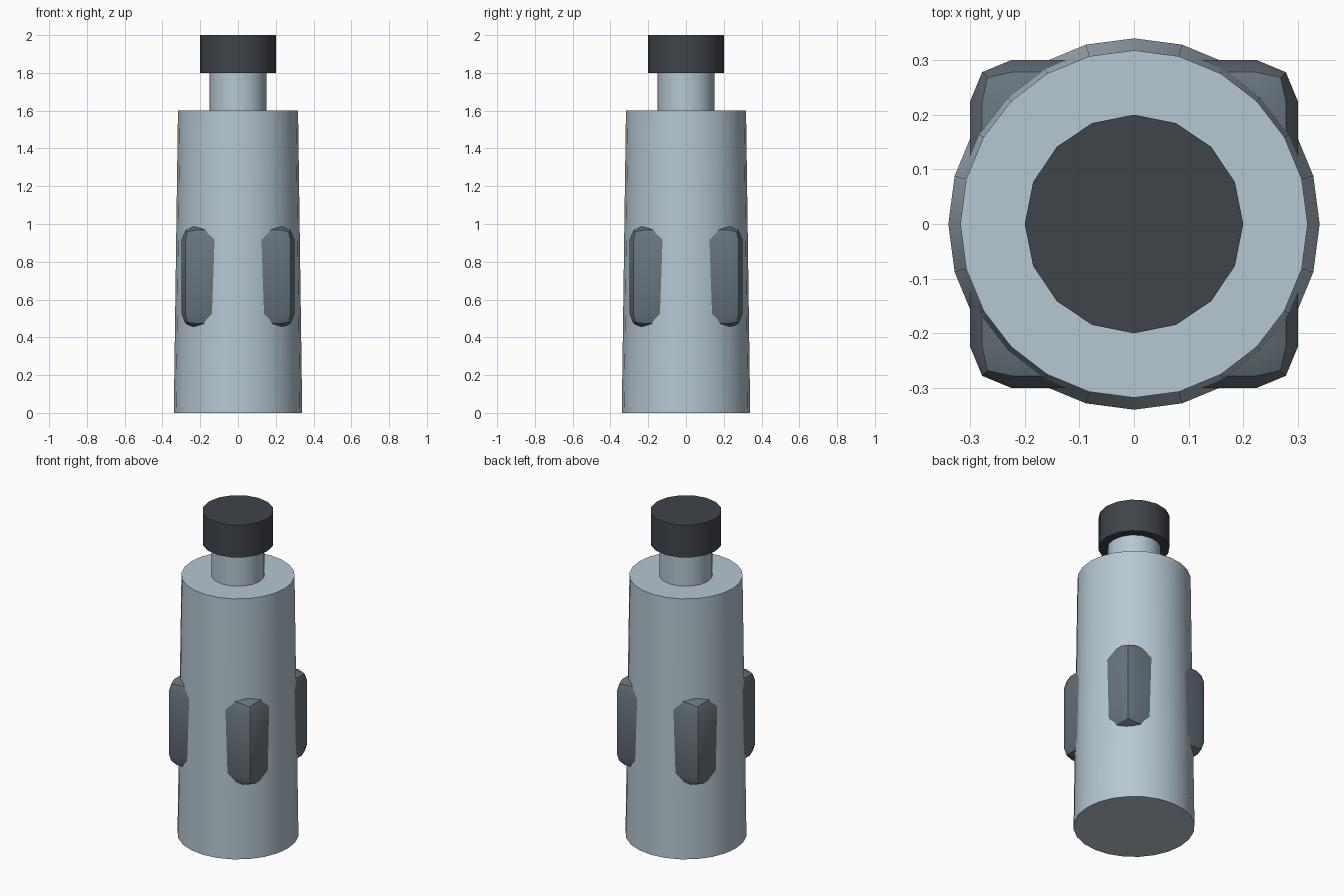
import bpy
import math

cube = bpy.data.objects.get("Cube")
if cube:
    bpy.data.objects.remove(cube, do_unlink=True)


def make_material(name, rgb):
    mat = bpy.data.materials.new(name)
    mat.use_nodes = True
    color = (*rgb, 1.0)
    mat.diffuse_color = color
    mat.node_tree.nodes["Principled BSDF"].inputs["Base Color"].default_value = color
    return mat


def finish(obj, name, mat):
    obj.name = name
    obj.data.name = name
    obj.data.materials.append(mat)
    bpy.ops.object.shade_smooth_by_angle(angle=math.radians(30))
    return obj


def tapered_cylinder(name, mat, sides, bottom_radius, top_radius, z_min, z_max):
    bpy.ops.mesh.primitive_cone_add(
        vertices=sides, radius1=bottom_radius, radius2=top_radius,
        depth=z_max - z_min, location=(0, 0, (z_min + z_max) / 2))
    return finish(bpy.context.object, name, mat)


pale_steel = make_material("pale blue grey", (0.47, 0.57, 0.64))
slate = make_material("slate grey", (0.14, 0.175, 0.205))
charcoal = make_material("charcoal", (0.05, 0.057, 0.068))

# Tapered body, narrow neck and wider cap
tapered_cylinder("body", pale_steel, 24, 0.34, 0.318, 0, 1.6)
tapered_cylinder("neck", pale_steel, 16, 0.15, 0.15, 1.6, 1.8)
tapered_cylinder("cap", charcoal, 16, 0.2, 0.2, 1.8, 2.0)

# Rounded block inside the body; its four corners emerge as grips
bpy.ops.mesh.primitive_cube_add(size=1, location=(0, 0, 0.72))
block = bpy.context.object
block.scale = (0.6, 0.6, 0.54)
bpy.ops.object.transform_apply(location=False, rotation=False, scale=True)
bevel = block.modifiers.new("rounded_edges", "BEVEL")
bevel.width = 0.075
bevel.segments = 2
bpy.ops.object.modifier_apply(modifier=bevel.name)
finish(block, "grip_block", slate)
